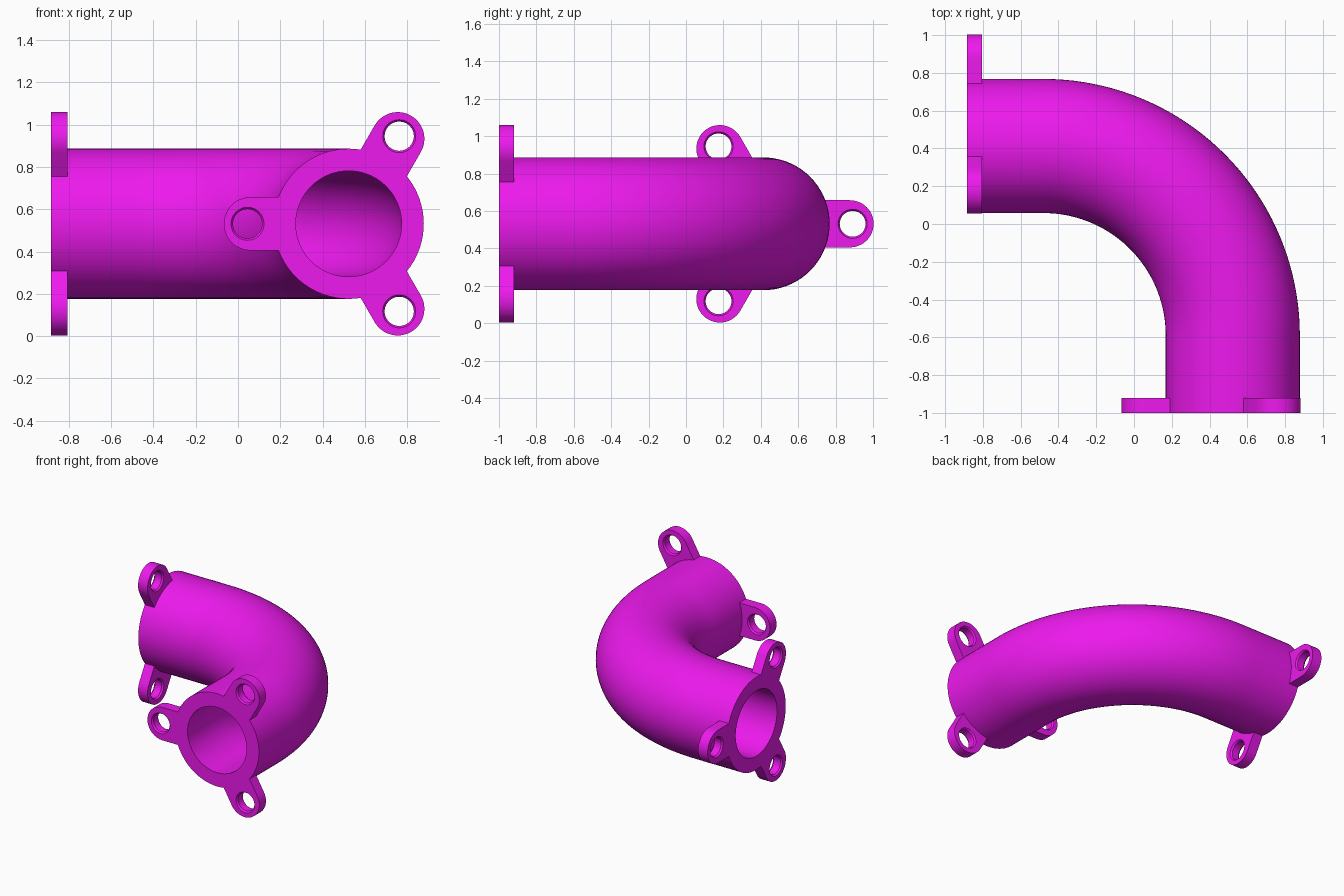
import bpy, bmesh
from math import sin, cos, pi, asin, radians
from mathutils import Vector

if "Cube" in bpy.data.objects:
    bpy.data.objects.remove(bpy.data.objects["Cube"])

ZC = 0.531                     # height of the pipe centreline
R_OUT, R_IN = 0.355, 0.25      # pipe radii
BEND_C, BEND_R = Vector((-0.48, -0.59, ZC)), 1.003
FRONT = Vector((0.523, -1.0, ZC))
SIDE = Vector((-0.885, 0.413, ZC))
UP = Vector((0, 0, 1))

mat = bpy.data.materials.new("magenta")
mat.diffuse_color = (0.85, 0.01, 0.85, 1)
mat.use_nodes = True
mat.node_tree.nodes["Principled BSDF"].inputs["Base Color"].default_value = mat.diffuse_color


def finish(bm, name):
    bmesh.ops.recalc_face_normals(bm, faces=bm.faces)
    mesh = bpy.data.meshes.new(name)
    bm.to_mesh(mesh)
    bm.free()
    for p in mesh.polygons:
        p.use_smooth = True
    mesh.set_sharp_from_angle(angle=radians(30))
    mesh.materials.append(mat)
    obj = bpy.data.objects.new(name, mesh)
    bpy.context.collection.objects.link(obj)
    return obj


def bridge(bm, a, b):
    n = len(a)
    for i in range(n):
        j = (i + 1) % n
        bm.faces.new((a[i], a[j], b[j], b[i]))


# Hollow elbow: straight, quarter bend, straight
def build_pipe(segs=72, steps=40):
    path = [(FRONT, Vector((1, 0, 0)))]
    for i in range(steps + 1):
        t = pi / 2 * i / steps
        d = Vector((cos(t), sin(t), 0))
        path.append((BEND_C + d * BEND_R, d))
    path.append((SIDE, Vector((0, 1, 0))))
    bm = bmesh.new()
    ends = []
    for r in (R_OUT, R_IN):
        rings = [[bm.verts.new(c + r * (d * cos(2 * pi * k / segs) + UP * sin(2 * pi * k / segs)))
                  for k in range(segs)] for c, d in path]
        for a, b in zip(rings, rings[1:]):
            bridge(bm, a, b)
        ends.append((rings[0], rings[-1]))
    for a, b in zip(*ends):
        bridge(bm, a, b)
    finish(bm, "elbow_pipe")


# Ear outline: rounded tip, parallel sides, root curved to fit the pipe
def ear_outline(r=0.126, d=0.464, n=48):
    half = asin(r / R_OUT)
    root_x = R_OUT * cos(half)
    side, q = 7, n // 4
    pts = []
    for k in range(-q, q + 1):
        a = 2 * pi * k / n
        pts.append((d + r * cos(a), r * sin(a)))
    for k in range(1, side):
        pts.append((d + (root_x - d) * k / side, r))
    m = n // 2 - 2 * side
    for k in range(m + 1):
        a = half * (1 - 2 * k / m)
        pts.append(((R_OUT - 0.001) * cos(a), R_OUT * sin(a)))
    for k in range(1, side):
        pts.append((root_x + (d - root_x) * k / side, -r))
    return pts


# Three bolt ears around one pipe end, holes chamfered on both faces
def build_ears(name, centre, u0, inward, thick=0.08):
    bm = bmesh.new()
    outline = ear_outline()
    n = len(outline)

    def hole(r):
        return [(0.478 + r * cos(2 * pi * k / n - pi / 2),
                 r * sin(2 * pi * k / n - pi / 2)) for k in range(n)]

    layers = [(outline, 0), (hole(0.078), 0), (hole(0.069), 0.012),
              (hole(0.069), thick - 0.012), (hole(0.078), thick), (outline, thick)]
    for e in range(3):
        t = 2 * pi * e / 3
        u = u0 * cos(t) + UP * sin(t)
        v = UP * cos(t) - u0 * sin(t)
        loops = [[bm.verts.new(centre + u * x + v * y + inward * h) for x, y in pts]
                 for pts, h in layers]
        for i in range(len(loops)):
            bridge(bm, loops[i], loops[(i + 1) % len(loops)])
    finish(bm, name)


build_pipe()
build_ears("front_bolt_ears", FRONT, Vector((-1, 0, 0)), Vector((0, 1, 0)))
build_ears("side_bolt_ears", SIDE, Vector((0, 1, 0)), Vector((1, 0, 0)))
